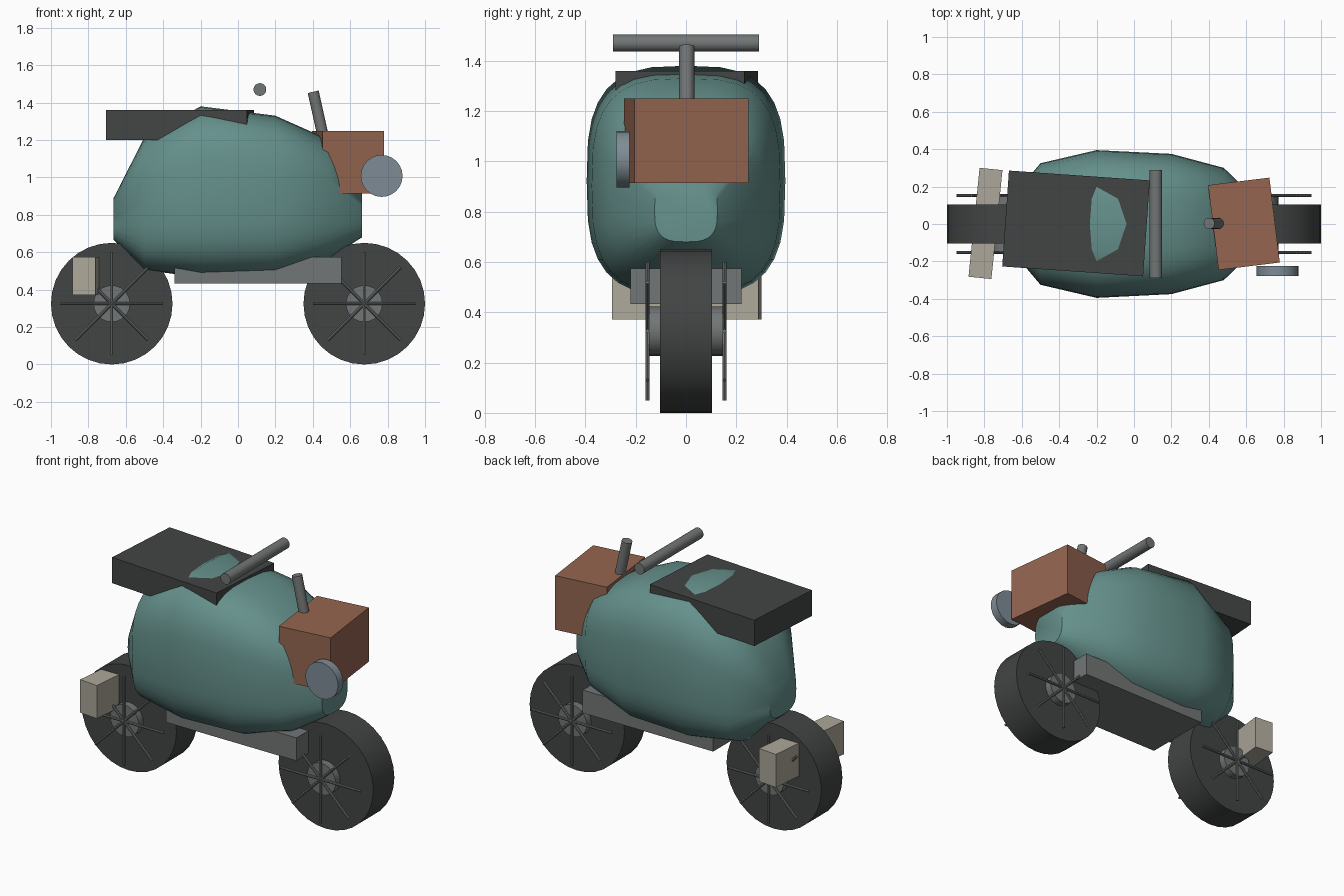
import bpy, math
from mathutils import Vector

if "Cube" in bpy.data.objects:
    bpy.data.objects.remove(bpy.data.objects["Cube"])


def material(name, rgb):
    m = bpy.data.materials.new(name)
    m.diffuse_color = (*rgb, 1)
    m.use_nodes = True
    m.node_tree.nodes["Principled BSDF"].inputs["Base Color"].default_value = m.diffuse_color
    return m


TEAL = material("teal", (0.13, 0.28, 0.26))
BROWN = material("brown", (0.30, 0.13, 0.08))
BLACK = material("black", (0.055, 0.058, 0.058))
STEEL = material("steel", (0.17, 0.18, 0.18))
BEIGE = material("beige", (0.42, 0.39, 0.32))
GLASS = material("glass", (0.21, 0.26, 0.30))


def box(name, center, size, mat, angle=0):
    bpy.ops.mesh.primitive_cube_add(size=1, location=center, rotation=(0, 0, math.radians(angle)))
    o = bpy.context.object
    o.name = name
    o.scale = size
    o.data.materials.append(mat)
    return o


def rod(name, a, b, radius, mat, sides=24):
    a, b = Vector(a), Vector(b)
    bpy.ops.mesh.primitive_cylinder_add(vertices=sides, radius=radius, depth=(b - a).length,
                                        location=(a + b) / 2)
    o = bpy.context.object
    o.name = name
    o.rotation_euler = (b - a).to_track_quat('Z', 'Y').to_euler()
    o.data.materials.append(mat)
    bpy.ops.object.shade_smooth_by_angle(angle=math.radians(35))
    return o


# body: rounded cross-sections lofted along x (x, half width, bottom, top)
def power(v, n):
    return math.copysign(abs(v) ** n, v)


SECTIONS = [(-0.665, 0.13, 0.665, 0.89), (-0.5, 0.325, 0.505, 1.215), (-0.2, 0.395, 0.465, 1.38),
            (0.2, 0.375, 0.475, 1.33), (0.48, 0.30, 0.56, 1.205), (0.663, 0.125, 0.68, 0.93)]
N = 32
verts, faces = [], []
for x, w, lo, hi in SECTIONS:
    for i in range(N):
        t = 2 * math.pi * i / N
        verts.append((x, w * power(math.cos(t), 0.65),
                      (lo + hi) / 2 + (hi - lo) / 2 * power(math.sin(t), 0.65)))
for s in range(len(SECTIONS) - 1):
    for i in range(N):
        j = (i + 1) % N
        faces.append((s * N + i, s * N + j, (s + 1) * N + j, (s + 1) * N + i))
faces.append(tuple(range(N))[::-1])
faces.append(tuple(range(len(verts) - N, len(verts))))
mesh = bpy.data.meshes.new("body")
mesh.from_pydata(verts, [], [f[::-1] for f in faces])
body = bpy.data.objects.new("body", mesh)
bpy.context.collection.objects.link(body)
mesh.materials.append(TEAL)
bpy.context.view_layer.objects.active = body
bpy.ops.object.mode_set(mode='EDIT')
bpy.ops.mesh.select_all(action='SELECT')
bpy.ops.mesh.normals_make_consistent(inside=False)
bpy.ops.object.mode_set(mode='OBJECT')
bpy.ops.object.select_all(action='DESELECT')
body.select_set(True)
bpy.ops.object.shade_smooth_by_angle(angle=math.radians(40))

# frame, seat, front case and rear crossbox
box("frame", (0.107, 0, 0.504), (0.895, 0.44, 0.142), STEEL)
box("seat", (-0.31, 0.003, 1.28), (0.755, 0.514, 0.16), BLACK, -4)
box("front_case", (0.588, 0.001, 1.082), (0.33, 0.457, 0.335), BROWN, 7)
box("rear_crossbox", (-0.794, 0.003, 0.473), (0.123, 0.585, 0.205), BEIGE, -5.8)

# handlebar, stem and lamp
rod("handlebar", (0.117, -0.29, 1.47), (0.117, 0.29, 1.47), 0.034, STEEL)
rod("stem", (0.402, 0.003, 1.458), (0.475, 0.003, 1.13), 0.03, STEEL)
rod("lamp", (0.768, -0.277, 1.008), (0.768, -0.225, 1.008), 0.112, GLASS)

# wheels with hubs and spokes on both sides
for label, wx in (("rear", -0.675), ("front", 0.675)):
    c = Vector((wx, 0, 0.325))
    half = Vector((0, 0.103, 0))
    rod(label + "_wheel", c - half, c + half, 0.325, BLACK, 32)
    hub = Vector((0, 0.148, 0))
    rod(label + "_hub", c - hub, c + hub, 0.098, STEEL, 24)
    for side in (-1, 1):
        for k in range(4):
            a = k * math.pi / 4
            d = Vector((math.cos(a), 0, math.sin(a))) * 0.275
            m = c + Vector((0, side * 0.153, 0))
            rod(f"{label}_spoke", m - d, m + d, 0.008, STEEL, 8)
